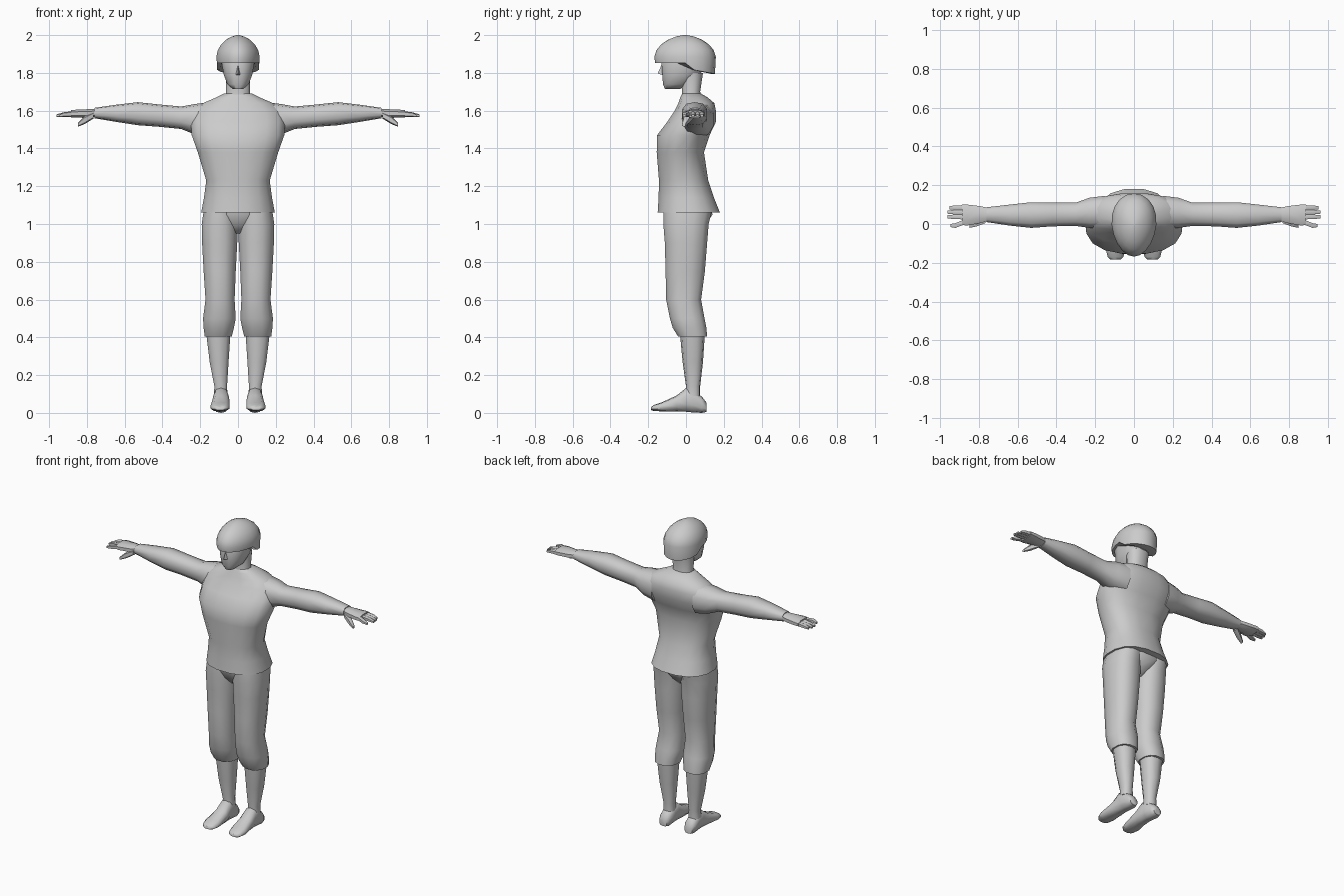
import bpy, bmesh, math

GREY = bpy.data.materials.new("plain grey")
GREY.diffuse_color = (0.6, 0.6, 0.6, 1)


def finish(name, bm, mirror=False, angle=50):
    bmesh.ops.recalc_face_normals(bm, faces=bm.faces)
    me = bpy.data.meshes.new(name)
    bm.to_mesh(me)
    bm.free()
    me.materials.append(GREY)
    ob = bpy.data.objects.new(name, me)
    bpy.context.collection.objects.link(ob)
    bpy.ops.object.select_all(action='DESELECT')
    ob.select_set(True)
    bpy.context.view_layer.objects.active = ob
    bpy.ops.object.shade_smooth_by_angle(angle=math.radians(angle))
    if mirror:
        ob.modifiers.new("Mirror", 'MIRROR')
    return ob


def skin(bm, rings):
    """Bridge vertex rings and cap both ends."""
    n = len(rings[0])
    for lo, hi in zip(rings, rings[1:]):
        for i in range(n):
            j = (i + 1) % n
            bm.faces.new((lo[i], lo[j], hi[j], hi[i]))
    bm.faces.new(rings[0][::-1])
    bm.faces.new(rings[-1])


def loft(name, axis, sections, n=12, power=0.85, mirror=False):
    """Each section: position on the axis, then bounds on the other two axes."""
    bm = bmesh.new()
    rings = []
    for t, a0, a1, b0, b1 in sections:
        ring = []
        for i in range(n):
            w = 2 * math.pi * (i + 0.5) / n
            c, s = math.cos(w), math.sin(w)
            k = math.cos(math.pi / n)          # let the flats reach the bounds
            c, s = (math.copysign(min(1, abs(v) / k) ** power, v) for v in (c, s))
            a = (a0 + a1) / 2 + (a1 - a0) / 2 * c
            b = (b0 + b1) / 2 + (b1 - b0) / 2 * s
            co = {'x': (t, a, b), 'y': (a, t, b), 'z': (a, b, t)}[axis]
            ring.append(bm.verts.new(co))
        rings.append(ring)
    skin(bm, rings)
    return finish(name, bm, mirror)


def upright(name, sections, **kw):
    """Symmetric vertical loft: height, half width, front, back."""
    return loft(name, 'z', [(z, -w, w, f, b) for z, w, f, b in sections], **kw)


# shirt
upright("shirt", [
    (1.06, .195, -.15, .18), (1.14, .18, -.145, .148), (1.23, .168, -.143, .118),
    (1.38, .213, -.155, .095), (1.47, .245, -.153, .125), (1.54, .25, -.10, .158),
    (1.60, .235, -.06, .158), (1.64, .185, -.04, .15), (1.67, .115, -.03, .115),
    (1.69, .075, -.02, .08)], n=16)

# neck and head
upright("neck", [(1.64, .075, -.03, .09), (1.70, .063, -.02, .075),
                 (1.80, .066, -.03, .09)])
upright("head", [(1.715, .028, -.112, -.03), (1.74, .057, -.122, .02),
                 (1.79, .075, -.125, .075), (1.86, .088, -.13, .11),
                 (1.92, .08, -.10, .10)])

# nose
bm = bmesh.new()
v = [bm.verts.new(c) for c in ((0, -.126, 1.85), (-.017, -.115, 1.785),
                               (.017, -.115, 1.785), (0, -.15, 1.797))]
for f in ((0, 1, 3), (0, 3, 2), (1, 2, 3), (0, 2, 1)):
    bm.faces.new([v[i] for i in f])
finish("nose", bm)

# helmet: egg-shaped dome whose rim drops behind the ears
bm = bmesh.new()
rings = []
for z, s in ((None, .84), (None, .97), (1.885, 1), (1.92, .93), (1.95, .78),
             (1.975, .56), (1.992, .3), (2.0, .06)):
    ring = []
    for i in range(20):
        w = 2 * math.pi * i / 20
        x = .115 * s * math.sin(w) * (1 + .12 * math.cos(w))
        y = -.005 + .163 * s * math.cos(w)
        rim = 1.853 if math.cos(w) < .15 else 1.825 - .03 * math.cos(w)
        ring.append(bm.verts.new((x, y, rim if z is None else z)))
    rings.append(ring)
skin(bm, rings)
finish("helmet", bm)

# sleeves and forearms
loft("arm", 'x', [
    (.15, -.02, .145, 1.46, 1.645), (.23, -.02, .135, 1.475, 1.635),
    (.30, -.01, .11, 1.503, 1.622), (.42, -.012, .11, 1.515, 1.633),
    (.53, -.02, .112, 1.523, 1.645), (.64, -.008, .10, 1.54, 1.632),
    (.76, .01, .086, 1.56, 1.615)], n=10, mirror=True)

# hands
loft("palm", 'x', [
    (.74, .018, .08, 1.568, 1.61), (.79, .005, .092, 1.562, 1.608),
    (.86, -.008, .10, 1.563, 1.605), (.885, -.005, .10, 1.565, 1.602)],
    n=8, mirror=True)
for k, (y, tip) in enumerate(((.012, .945), (.037, .962), (.061, .96), (.084, .95))):
    out = -.02 if k == 0 else 0
    loft("finger", 'x', [
        (.87, y - .013, y + .013, 1.568, 1.598),
        (.92, y - .012 + out, y + .012 + out, 1.567, 1.592),
        (tip, y - .008 + out, y + .008 + out, 1.566, 1.58)], n=6, mirror=True)
loft("thumb", 'x', [
    (.765, .005, .045, 1.558, 1.592), (.81, -.012, .02, 1.53, 1.572),
    (.848, -.02, -.002, 1.515, 1.535)], n=6, mirror=True)

# trousers
upright("trouser_seat", [(.95, .025, -.06, .06), (.99, .08, -.095, .10),
                         (1.05, .16, -.12, .14), (1.10, .16, -.12, .13)])
loft("trouser_leg", 'z', [
    (.405, .033, .176, -.042, .112), (.45, .022, .182, -.07, .108),
    (.50, .012, .185, -.085, .098), (.60, .018, .172, -.105, .08),
    (.75, .012, .182, -.108, .10), (.90, .004, .19, -.112, .112),
    (1.0, .003, .192, -.12, .12), (1.08, .01, .18, -.12, .14)], mirror=True)

# shins and feet
loft("shin", 'z', [
    (.09, .055, .128, 0, .075), (.14, .058, .125, .0, .075),
    (.27, .05, .15, -.018, .09), (.42, .04, .168, -.032, .10)], n=10, mirror=True)
loft("foot", 'y', [
    (.108, .065, .118, .005, .055), (.085, .053, .128, 0, .085),
    (.03, .052, .128, .003, .13), (0, .05, .13, .006, .132),
    (-.05, .045, .136, .008, .092), (-.13, .045, .145, .008, .055),
    (-.17, .055, .135, .01, .042), (-.184, .07, .12, .014, .032)], n=10, mirror=True)
